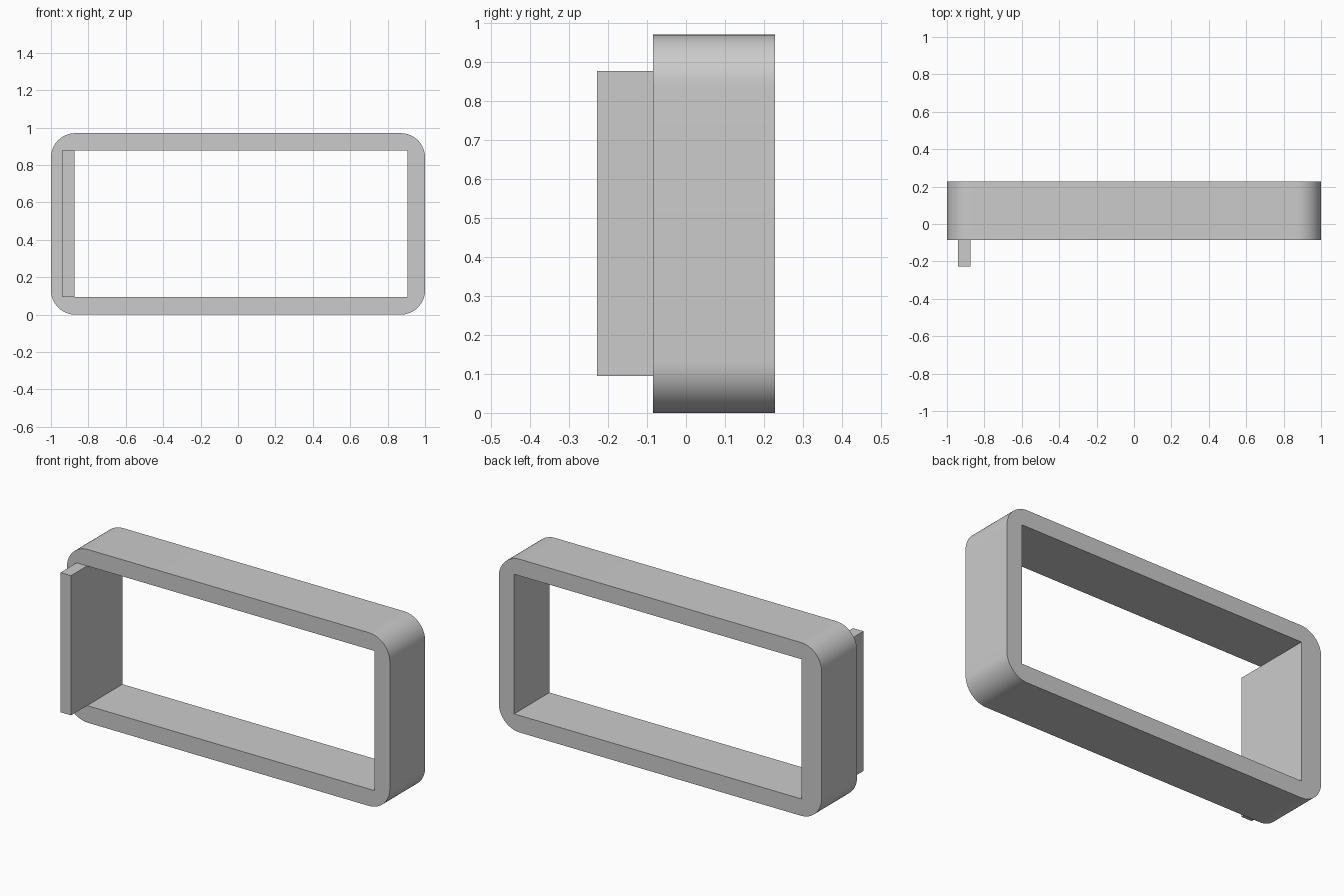
import bpy
import math

cube = bpy.data.objects.get("Cube")
if cube:
    bpy.data.objects.remove(cube, do_unlink=True)

# Single grey finish
grey = bpy.data.materials.new("plain grey")
grey.use_nodes = True
colour = (0.6, 0.6, 0.6, 1)
grey.diffuse_color = colour
grey.node_tree.nodes["Principled BSDF"].inputs["Base Color"].default_value = colour

WIDTH, HEIGHT, RADIUS = 2.0, 0.97, 0.13
FRONT, BACK, LIP = -0.085, 0.228, -0.228
LEFT, RIGHT, BOTTOM, TOP = -0.875, 0.905, 0.095, 0.877
STEPS = 16


def add_mesh(name, verts, faces):
    mesh = bpy.data.meshes.new(name)
    mesh.from_pydata(verts, [], faces)
    obj = bpy.data.objects.new(name, mesh)
    bpy.context.collection.objects.link(obj)
    mesh.materials.append(grey)
    return obj


# Frame: rounded outer outline around a square-cornered opening
outer, inner, owner = [], [], []
corners = [(1, 1, RIGHT, TOP), (-1, 1, LEFT, TOP),
           (-1, -1, LEFT, BOTTOM), (1, -1, RIGHT, BOTTOM)]
for c, (sx, sz, ix, iz) in enumerate(corners):
    cx = sx * (WIDTH / 2 - RADIUS)
    cz = HEIGHT / 2 + sz * (HEIGHT / 2 - RADIUS)
    inner.append((ix, iz))
    for i in range(STEPS + 1):
        a = math.pi / 2 * (c + i / STEPS)
        outer.append((cx + RADIUS * math.cos(a), cz + RADIUS * math.sin(a)))
        owner.append(c)

n = len(outer)
m = n + 4
outline = outer + inner
verts = [(x, y, z) for y in (FRONT, BACK) for x, z in outline]
faces = []
for i in range(n):
    j = (i + 1) % n
    p, q = n + owner[i], n + owner[j]
    front = [i, j, q] if p == q else [i, j, q, p]
    faces.append(front)
    faces.append([v + m for v in reversed(front)])
    faces.append([j, i, i + m, j + m])
for c in range(4):
    p, q = n + c, n + (c + 1) % 4
    faces.append([p, q, q + m, p + m])
frame = add_mesh("frame", verts, faces)

# Upright lip projecting forward, flush with the opening
lip_verts = [(x, y, z) for x in (LEFT - 0.065, LEFT)
             for y in (LIP, FRONT) for z in (BOTTOM, TOP)]
lip_faces = [(0, 1, 3, 2), (4, 6, 7, 5), (0, 4, 5, 1),
             (2, 3, 7, 6), (0, 2, 6, 4), (1, 5, 7, 3)]
lip = add_mesh("front_lip", lip_verts, lip_faces)

# Consistent outward normals and smooth rounded corners
for obj in (frame, lip):
    bpy.ops.object.select_all(action="DESELECT")
    obj.select_set(True)
    bpy.context.view_layer.objects.active = obj
    bpy.ops.object.mode_set(mode="EDIT")
    bpy.ops.mesh.select_all(action="SELECT")
    bpy.ops.mesh.normals_make_consistent(inside=False)
    bpy.ops.object.mode_set(mode="OBJECT")
    bpy.ops.object.shade_smooth_by_angle(angle=math.radians(30))
